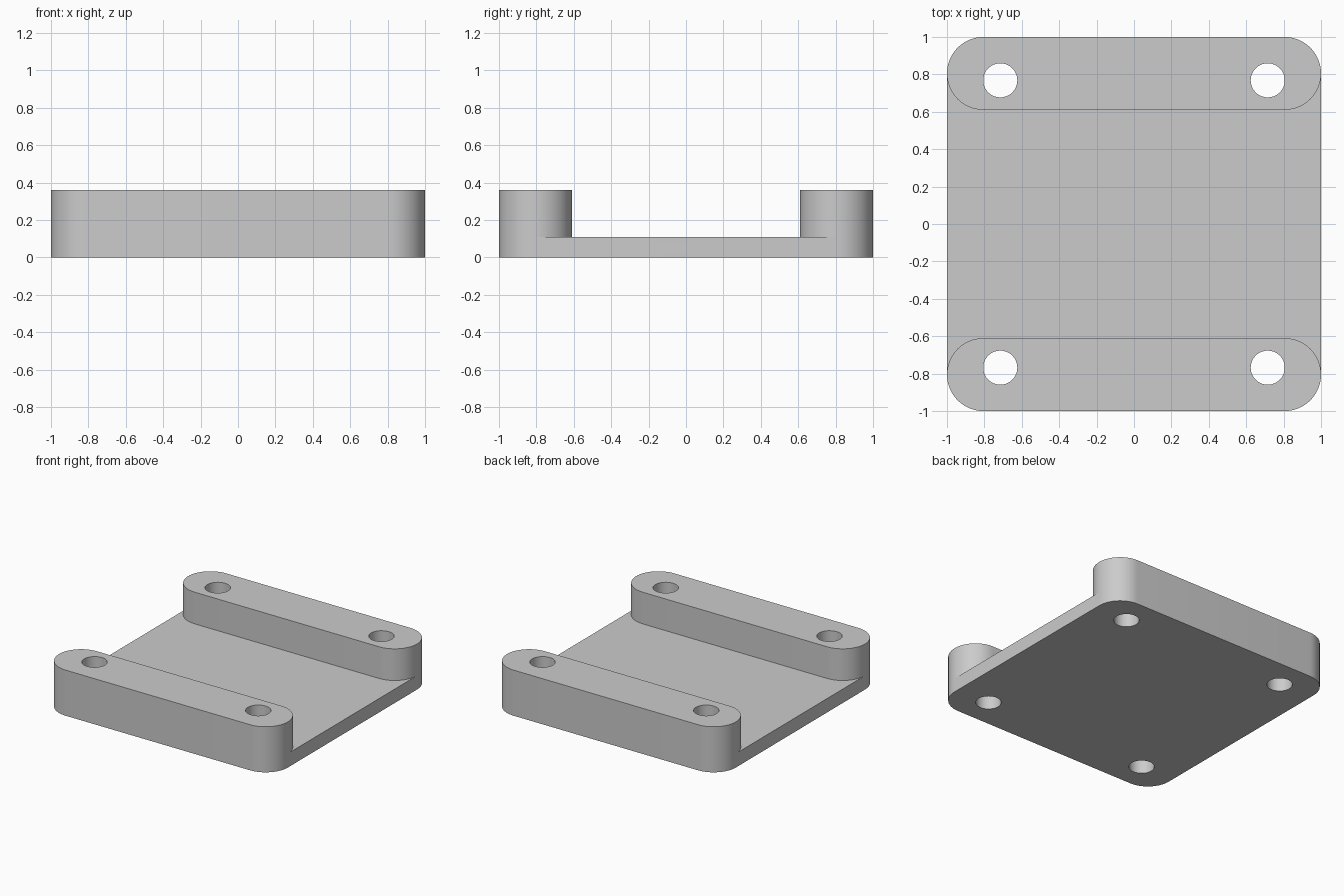
import bpy
import bmesh
from math import sin, cos, pi, radians

if "Cube" in bpy.data.objects:
    bpy.data.objects.remove(bpy.data.objects["Cube"], do_unlink=True)

FLOOR, TOP = 0.11, 0.36      # plate thickness, rail height
RAIL_IN = 0.61               # inner edge of each rail
R = (1 - RAIL_IN) / 2        # corner radius, half the rail width
HOLE_X, HOLE_Y, HOLE_R = 0.715, 0.768, 0.091
SEG = 14                     # segments per quarter turn


def rounded(y0, y1):
    """Rounded rectangle outline spanning the full width."""
    corners = [(1 - R, y1 - R), (R - 1, y1 - R), (R - 1, y0 + R), (1 - R, y0 + R)]
    return [(cx + R * cos((q + i / SEG) * pi / 2), cy + R * sin((q + i / SEG) * pi / 2))
            for q, (cx, cy) in enumerate(corners) for i in range(SEG + 1)]


def circle(cx, cy):
    n = SEG * 4
    return [(cx + HOLE_R * cos(2 * pi * i / n), cy + HOLE_R * sin(2 * pi * i / n))
            for i in range(n)]


def wall(bm, outline, z0, z1):
    """Vertical wall following a closed outline."""
    low = [bm.verts.new((x, y, z0)) for x, y in outline]
    high = [bm.verts.new((x, y, z1)) for x, y in outline]
    for i in range(len(outline)):
        j = (i + 1) % len(outline)
        bm.faces.new((low[i], low[j], high[j], high[i]))


def cap(bm, z, keep):
    """Fill the flat area bounded by the kept edges at height z."""
    edges = [e for e in bm.edges
             if all(abs(v.co.z - z) < 1e-4 and keep(v.co) for v in e.verts)]
    bmesh.ops.triangle_fill(bm, edges=edges, use_beauty=True, normal=(0, 0, 1))


bm = bmesh.new()

# Plate edge, rail walls and bolt hole walls
wall(bm, rounded(-1, 1), 0, FLOOR)
for s in (-1, 1):
    wall(bm, rounded(*sorted((s * RAIL_IN, s))), FLOOR, TOP)
    for x in (-HOLE_X, HOLE_X):
        wall(bm, circle(x, s * HOLE_Y), 0, TOP)
bmesh.ops.remove_doubles(bm, verts=bm.verts[:], dist=1e-4)

# Underside, channel floor and rail tops
cap(bm, 0, lambda p: True)
cap(bm, FLOOR, lambda p: abs(p.y) < 1 - R + 1e-3)
cap(bm, TOP, lambda p: p.y > 0)
cap(bm, TOP, lambda p: p.y < 0)
bmesh.ops.recalc_face_normals(bm, faces=bm.faces[:])

mesh = bpy.data.meshes.new("mounting_bracket")
bm.to_mesh(mesh)
bm.free()
bracket = bpy.data.objects.new("mounting_bracket", mesh)
bpy.context.collection.objects.link(bracket)

# Plain grey finish
grey = bpy.data.materials.new("light_grey")
grey.use_nodes = True
colour = (0.6, 0.6, 0.6, 1)
grey.diffuse_color = colour
grey.node_tree.nodes["Principled BSDF"].inputs["Base Color"].default_value = colour
mesh.materials.append(grey)

bpy.ops.object.select_all(action='DESELECT')
bracket.select_set(True)
bpy.context.view_layer.objects.active = bracket
bpy.ops.object.shade_smooth_by_angle(angle=radians(30))
